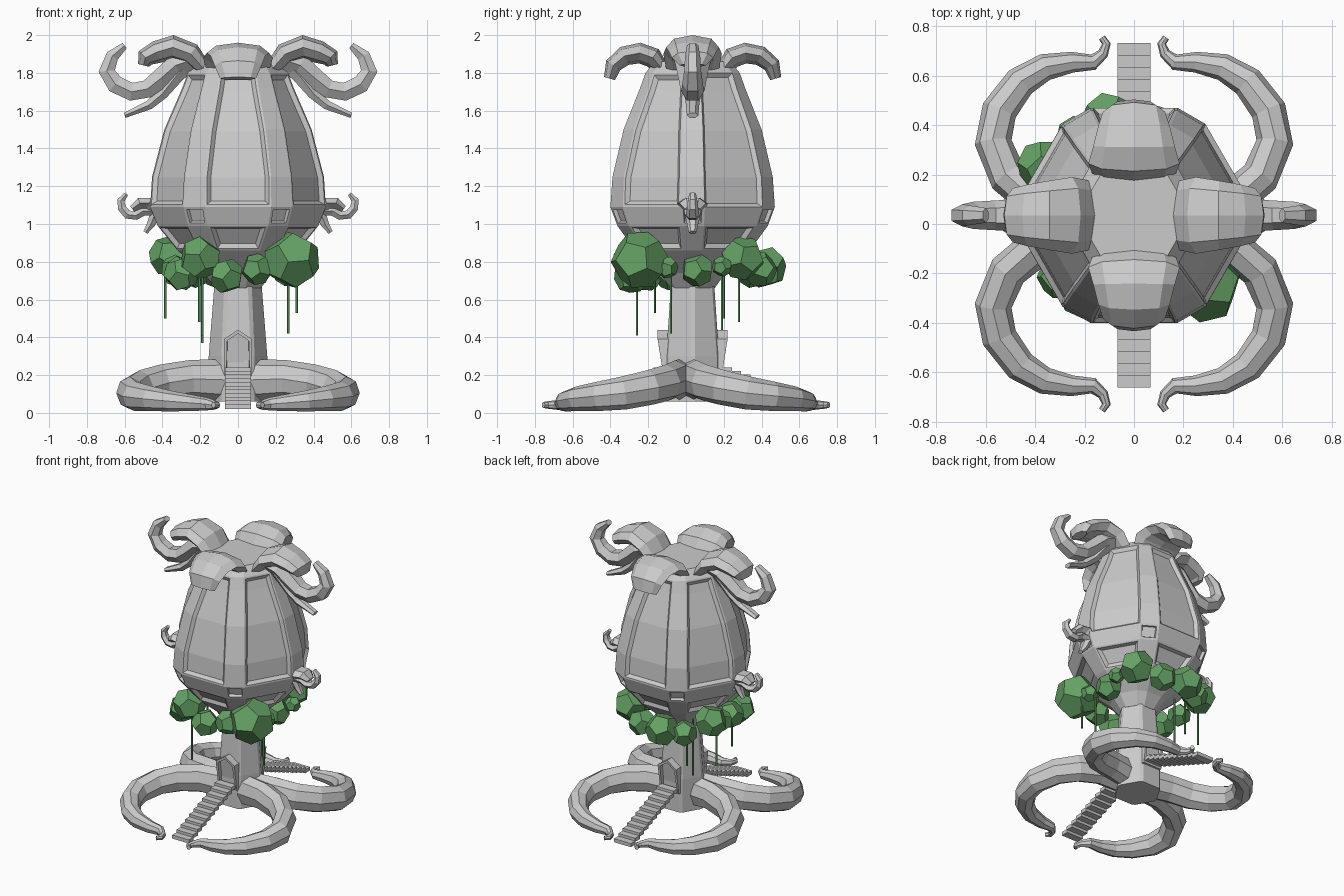
import bpy, bmesh, math, random
from mathutils import Vector, Matrix

if "Cube" in bpy.data.objects:
    bpy.data.objects.remove(bpy.data.objects["Cube"])

random.seed(4)
CY = 0.035  # tower axis in y
green = bpy.data.materials.new("leaf_green")
green.diffuse_color = (0.13, 0.36, 0.13, 1)
green.use_nodes = True
green.node_tree.nodes["Principled BSDF"].inputs["Base Color"].default_value = green.diffuse_color


def finish(bm, name, mat=None):
    bmesh.ops.recalc_face_normals(bm, faces=bm.faces[:])
    me = bpy.data.meshes.new(name)
    bm.to_mesh(me)
    bm.free()
    ob = bpy.data.objects.new(name, me)
    bpy.context.collection.objects.link(ob)
    if mat:
        me.materials.append(mat)
    return ob


def hex_stack(bm, levels):
    """Loft of hexagons with cut corners; even columns are ribs, odd are panels."""
    rings = []
    for z, r, w in levels:
        ring = []
        for k in range(6):
            a = math.radians(60 * k)
            for s in (-w, w):
                ring.append(bm.verts.new((r * math.cos(a) - s * math.sin(a),
                                          CY + r * math.sin(a) + s * math.cos(a), z)))
        rings.append(ring)
    grid = [[bm.faces.new((a[i], a[(i + 1) % 12], b[(i + 1) % 12], b[i])) for i in range(12)]
            for a, b in zip(rings, rings[1:])]
    bm.faces.new(rings[0][::-1])
    bm.faces.new(rings[-1])
    return grid


def sweep(name, pts, axis, sizes, sides=6):
    """Tapered tube: sizes are (half width along axis, half thickness)."""
    bm = bmesh.new()
    pts = [Vector(p) for p in pts]
    b = Vector(axis)
    rings = []
    for i, p in enumerate(pts):
        t = (pts[min(i + 1, len(pts) - 1)] - pts[max(i - 1, 0)]).normalized()
        n = t.cross(b).normalized()
        c = n.cross(t).normalized()
        wb, wn = sizes[i]
        rings.append([bm.verts.new(p + c * wb * math.cos(q) + n * wn * math.sin(q))
                      for q in (2 * math.pi * j / sides for j in range(sides))])
    for a, d in zip(rings, rings[1:]):
        for j in range(sides):
            k = (j + 1) % sides
            bm.faces.new((a[j], a[k], d[k], d[j]))
    bm.faces.new(rings[0])
    bm.faces.new(rings[-1])
    return finish(bm, name)


# bulb body with recessed panels and small rib windows
bm = bmesh.new()
g = hex_stack(bm, [(.66, .12, .025), (.74, .18, .035), (.86, .32, .05), (.99, .425, .06),
                   (1.09, .465, .065), (1.25, .455, .06), (1.5, .39, .055),
                   (1.72, .295, .045), (1.80, .265, .04), (1.86, .21, .035)])
for c in range(1, 12, 2):
    for faces in ([g[r][c] for r in range(4, 8)], [g[2][c]]):
        bmesh.ops.inset_region(bm, faces=faces, thickness=.012, depth=0, use_even_offset=True)
        bmesh.ops.inset_region(bm, faces=faces, thickness=.02, depth=-.02, use_even_offset=True)
    bmesh.ops.inset_individual(bm, faces=[g[3][c - 1]], thickness=.022, depth=0)
    bmesh.ops.inset_individual(bm, faces=[g[3][c - 1]], thickness=.006, depth=-.02)
finish(bm, "bulb_body")

# trunk
bm = bmesh.new()
hex_stack(bm, [(.06, .155, .012), (.30, .155, .012), (.68, .125, .012)])
finish(bm, "trunk")

# front and back crown petals
for s, nm in ((-1, "front"), (1, "back")):
    prof = [(.17, 1.83), (.21, 1.88), (.28, 1.905), (.36, 1.89), (.42, 1.84), (.44, 1.77)]
    sweep(nm + "_crown_petal", [(0, CY + s * r, z) for r, z in prof], (1, 0, 0),
          [(.17, .04), (.185, .055), (.165, .055), (.145, .052), (.125, .045), (.095, .03)], 8)

# side crown petals, horns and tendrils
for s, nm in ((-1, "left"), (1, "right")):
    def side(part, prof, sizes, n=6):
        sweep(nm + part, [(s * x, CY, z) for x, z in prof], (0, 1, 0), sizes, n)
    side("_crown_petal", [(.18, 1.82), (.25, 1.90), (.345, 1.935), (.43, 1.91), (.49, 1.88), (.50, 1.84)],
         [(.14, .04), (.155, .06), (.14, .065), (.125, .06), (.11, .05), (.07, .03)], 8)
    side("_crown_horn", [(.24, 1.87), (.33, 1.84), (.41, 1.77), (.48, 1.715), (.565, 1.70),
                         (.65, 1.74), (.695, 1.81), (.665, 1.89), (.60, 1.945)],
         [(.10, .06), (.09, .065), (.075, .06), (.065, .055), (.06, .055), (.055, .055),
          (.045, .05), (.04, .04), (.03, .02)])
    side("_crown_tendril", [(.25, 1.86), (.33, 1.78), (.40, 1.69), (.47, 1.63), (.60, 1.575)],
         [(.07, .05), (.06, .045), (.045, .035), (.035, .028), (.03, .016)])
    side("_small_petal", [(.42, 1.06), (.47, 1.11), (.52, 1.11), (.56, 1.08)],
         [(.06, .03), (.08, .035), (.07, .034), (.04, .02)])
    side("_small_horn", [(.43, 1.07), (.50, 1.07), (.54, 1.045), (.585, 1.05), (.615, 1.085),
                         (.62, 1.125), (.59, 1.16)],
         [(.05, .03), (.045, .03), (.04, .027), (.035, .027), (.03, .026), (.025, .022), (.018, .012)])
    side("_small_tendril", [(.41, 1.08), (.445, 1.04), (.46, 1.0), (.49, .955)],
         [(.045, .03), (.04, .03), (.03, .025), (.02, .014)])

# four curling roots
path = [(.08, .03, .175), (.25, .055, .18), (.40, .10, .16), (.51, .19, .135), (.57, .33, .105),
        (.545, .46, .088), (.46, .575, .075), (.36, .635, .063), (.25, .655, .053),
        (.165, .655, .047), (.125, .69, .042), (.112, .73, .042), (.13, .755, .042)]
sizes = [(.11, .08), (.10, .08), (.097, .08), (.093, .078), (.088, .075), (.078, .072), (.066, .065),
         (.055, .055), (.044, .042), (.034, .032), (.025, .022), (.02, .018), (.016, .014)]
for sx in (-1, 1):
    for sy in (-1, 1):
        nm = ("back_" if sy > 0 else "front_") + ("right" if sx > 0 else "left")
        sweep(nm + "_root", [(sx * x, sy * y, z) for x, y, z in path], (0, 0, 1), sizes, 8)

# doorways and staircases on front and back
for s, nm in ((-1, "front"), (1, "back")):
    bm = bmesh.new()
    prof = [(-.075, .2), (.075, .2), (.075, .39), (0, .44), (-.075, .39)]
    f = bm.faces.new([bm.verts.new((x, CY + s * .08, z)) for x, z in prof])
    ext = bmesh.ops.extrude_face_region(bm, geom=[f])["geom"]
    for v in ext:
        if isinstance(v, bmesh.types.BMVert):
            v.co.y += s * (.075 + (.03 if v.co.z > .3 else 0))
    face = [e for e in ext if isinstance(e, bmesh.types.BMFace)]
    bmesh.ops.recalc_face_normals(bm, faces=bm.faces[:])
    bmesh.ops.inset_region(bm, faces=face, thickness=.02, depth=0)
    bmesh.ops.inset_region(bm, faces=face, thickness=.002, depth=-.025)
    finish(bm, nm + "_doorway")

    bm = bmesh.new()
    for i in range(11):
        m = (Matrix.Translation((0, CY + s * (.67 - i * .049), .033 + i * .0195))
             @ Matrix.Diagonal((.135, .055, .026, 1)))
        bmesh.ops.create_cube(bm, size=1, matrix=m)
    finish(bm, nm + "_stairs")


# ring of faceted leaf clumps
def clump(name, x, y, z, r):
    bm = bmesh.new()
    bmesh.ops.create_icosphere(bm, subdivisions=1, radius=1)
    pts = [f.calc_center_median().normalized() * r for f in bm.faces]
    bm.clear()
    for p in pts:
        bm.verts.new(p)
    bmesh.ops.convex_hull(bm, input=bm.verts[:])
    bmesh.ops.dissolve_limit(bm, angle_limit=.1, verts=bm.verts[:], edges=bm.edges[:])
    rot = Matrix.Rotation(random.uniform(0, 6), 4, 'Z') @ Matrix.Rotation(random.uniform(0, 6), 4, 'X')
    bm.transform(Matrix.Translation((x, y, z)) @ rot)
    finish(bm, name, green)


for i, c in enumerate([(-.20, -.27, .82, .115), (-.06, -.29, .725, .095), (.10, -.26, .76, .085),
                       (.285, -.245, .81, .155), (.30, -.10, .77, .06), (.27, .06, .755, .09),
                       (.31, .19, .775, .055), (.23, .30, .82, .12), (.08, .39, .76, .095),
                       (-.10, .42, .77, .115), (-.23, .35, .75, .09), (-.365, .235, .83, .11),
                       (-.33, .07, .76, .08), (-.30, -.08, .74, .095), (-.30, -.21, .735, .095)]):
    clump("leaf_clump_%d" % i, *c)

# hanging vines
for i, (x, y, z) in enumerate([(.265, -.08, .42), (.31, -.165, .53), (-.19, -.26, .41),
                               (-.205, .28, .48), (-.385, .2, .5), (-.19, .19, .37)]):
    bm = bmesh.new()
    bmesh.ops.create_cone(bm, cap_ends=True, segments=5, radius1=.007, radius2=.007, depth=.78 - z,
                          matrix=Matrix.Translation((x, y, (.78 + z) / 2)))
    finish(bm, "vine_%d" % i, green)
